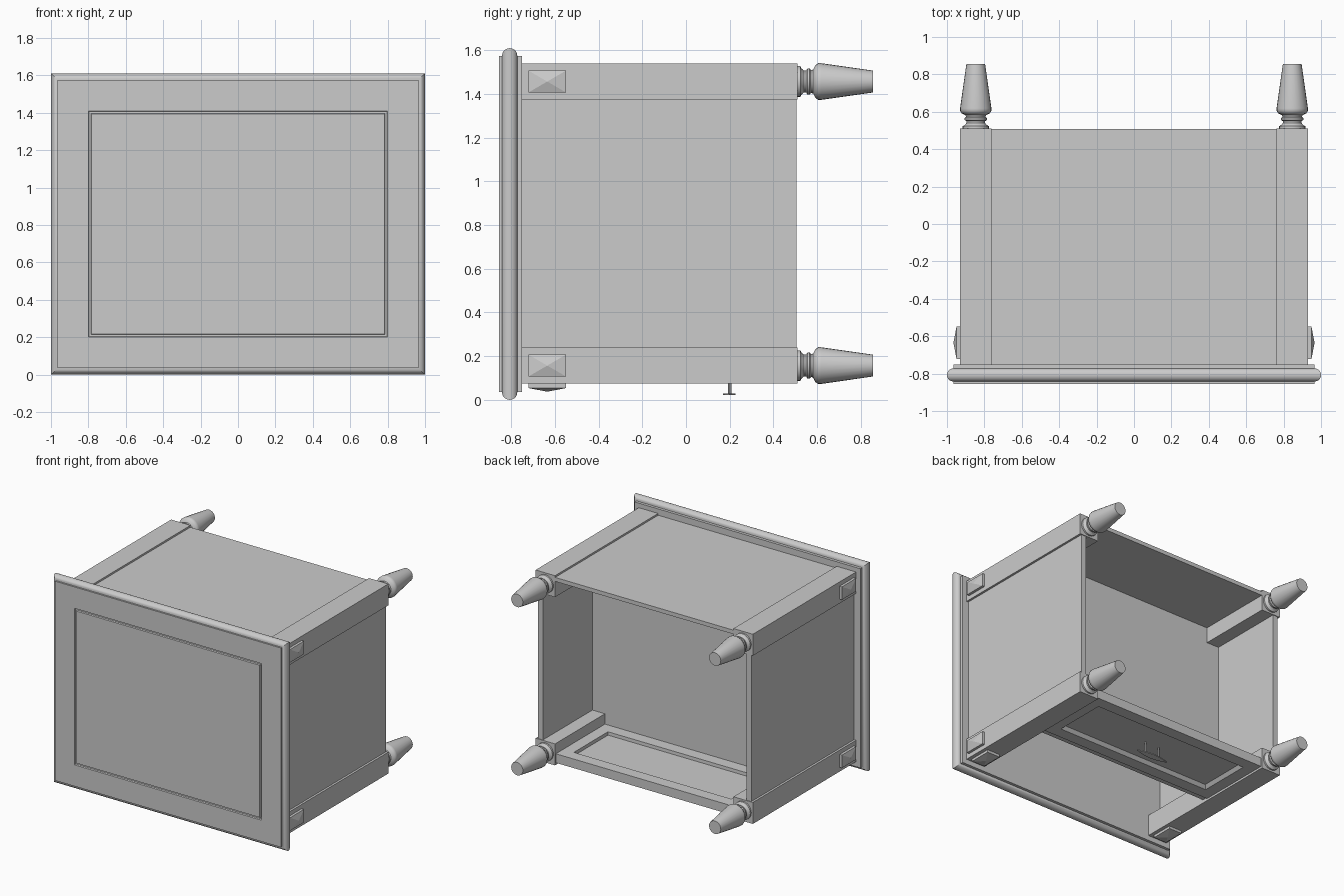
import bpy, bmesh, math
from mathutils import Vector

if "Cube" in bpy.data.objects:
    bpy.data.objects.remove(bpy.data.objects["Cube"])

ZC = 0.807  # mid height of the tipped-over cabinet


def finish(name, bm, smooth=False):
    bmesh.ops.recalc_face_normals(bm, faces=bm.faces)
    me = bpy.data.meshes.new(name)
    bm.to_mesh(me)
    bm.free()
    ob = bpy.data.objects.new(name, me)
    bpy.context.collection.objects.link(ob)
    if smooth:
        bpy.ops.object.select_all(action='DESELECT')
        bpy.context.view_layer.objects.active = ob
        ob.select_set(True)
        bpy.ops.object.shade_smooth_by_angle(angle=math.radians(35))
    return ob


def loft(rings):
    """Skin closed rings of equal length and cap both ends."""
    bm = bmesh.new()
    vs = [[bm.verts.new(p) for p in r] for r in rings]
    n = len(vs[0])
    for a, b in zip(vs, vs[1:]):
        for i in range(n):
            j = (i + 1) % n
            bm.faces.new((a[i], a[j], b[j], b[i]))
    bm.faces.new(vs[0])
    bm.faces.new(vs[-1])
    return bm


def box_bm(x0, x1, y0, y1, z0, z1):
    bm = bmesh.new()
    bmesh.ops.create_cube(bm, size=1)
    for v in bm.verts:
        v.co = Vector((x0 + (v.co.x + .5) * (x1 - x0),
                       y0 + (v.co.y + .5) * (y1 - y0),
                       z0 + (v.co.z + .5) * (z1 - z0)))
    return bm


def box(name, *dims):
    return finish(name, box_bm(*dims))


# Table top: moulded edge, with a thin groove framing the face
prof = [(.035, -.75), (.035, -.772)]
for i in range(11):
    a = math.pi * i / 10
    prof.append((.035 - .035 * math.sin(a), -.807 + .035 * math.cos(a)))
prof += [(.035, -.855), (.2, -.855), (.204, -.846), (.213, -.846), (.217, -.855)]
rings = []
for d, y in prof:
    w, h = 1 - d, .805 - d
    rings.append([(-w, y, .805 - h), (w, y, .805 - h), (w, y, .805 + h), (-w, y, .805 + h)])
finish("table_top", loft(rings), True)


# Pyramid-faced ornament block on a post; axis is 'x' or 'z'
def ornament(name, centre, half_u, axis, sign):
    rings = []
    for k, h in ((1, -.01), (1, .02), (.02, .036)):
        ring = []
        for su, sy in ((-1, -1), (1, -1), (1, 1), (-1, 1)):
            off = Vector((sign * h, sy * .086 * k, su * half_u * k))
            if axis == 'z':
                off = Vector((off.z, off.y, off.x))
            ring.append(centre + off)
        rings.append(ring)
    finish(name, loft(rings))


# Posts, turned feet and ornaments at the four corners
foot = [(.07, .505), (.07, .523), (.058, .53), (.05, .54), (.05, .55), (.06, .556),
        (.06, .566), (.052, .572), (.055, .582), (.075, .592), (.084, .605),
        (.084, .618), (.05, .855)]
for s, side in ((-1, "left"), (1, "right")):
    for z, row in ((.157, "front"), (1.457, "back")):
        x = s * .846
        tag = f"{row}_{side}"
        box(f"post_{tag}", x - .083, x + .083, -.752, .51, z - .083, z + .083)
        rings = [[(x + r * math.cos(2 * math.pi * i / 24), y,
                   z + r * math.sin(2 * math.pi * i / 24)) for i in range(24)] for r, y in foot]
        finish(f"foot_{tag}", loft(rings), True)
        ornament(f"side_ornament_{tag}", Vector((s * .929, -.635, z)), .05, 'x', s)
        if row == "front":
            ornament(f"front_ornament_{tag}", Vector((x, -.635, .074)), .055, 'z', -1)
    # Side panel
    a, b = sorted((s * .87, s * .912))
    box(f"side_panel_{side}", a, b, -.752, .505, .2, 1.41)

# Back panel and inner shelf
box("back_panel", -.8, .8, -.752, .508, 1.495, 1.526)
box("shelf", -.875, .875, -.145, -.1, .1, 1.5)

# Drawer front, recessed on both faces
bm = box_bm(-.765, .765, -.1, .5, .09, .16)
bm.normal_update()
for sign in (-1, 1):
    f = [f for f in bm.faces if f.normal.z * sign > .9]
    bmesh.ops.inset_region(bm, faces=f, thickness=.05 if sign < 0 else .13)
    if sign < 0:
        bmesh.ops.inset_region(bm, faces=f, thickness=.08)
    bmesh.ops.inset_region(bm, faces=f, thickness=.03 if sign < 0 else .002, depth=-.025)
finish("drawer_front", bm)

# Drawer pull: two pins carrying a thin shaped plate
outline = [(-.14, .2), (-.1, .185), (-.05, .175), (0, .17), (.05, .175), (.1, .185),
           (.14, .2), (.1, .213), (.05, .222), (0, .227), (-.05, .222), (-.1, .213)]
finish("pull_plate", loft([[(x, y, z) for x, y in outline] for z in (.022, .03)]))
for s, side in ((-1, "left"), (1, "right")):
    rings = [[(s * .06 + .008 * math.cos(math.pi * i / 4), .2 + .008 * math.sin(math.pi * i / 4), z)
              for i in range(8)] for z in (.028, .118)]
    finish(f"pull_pin_{side}", loft(rings), True)
